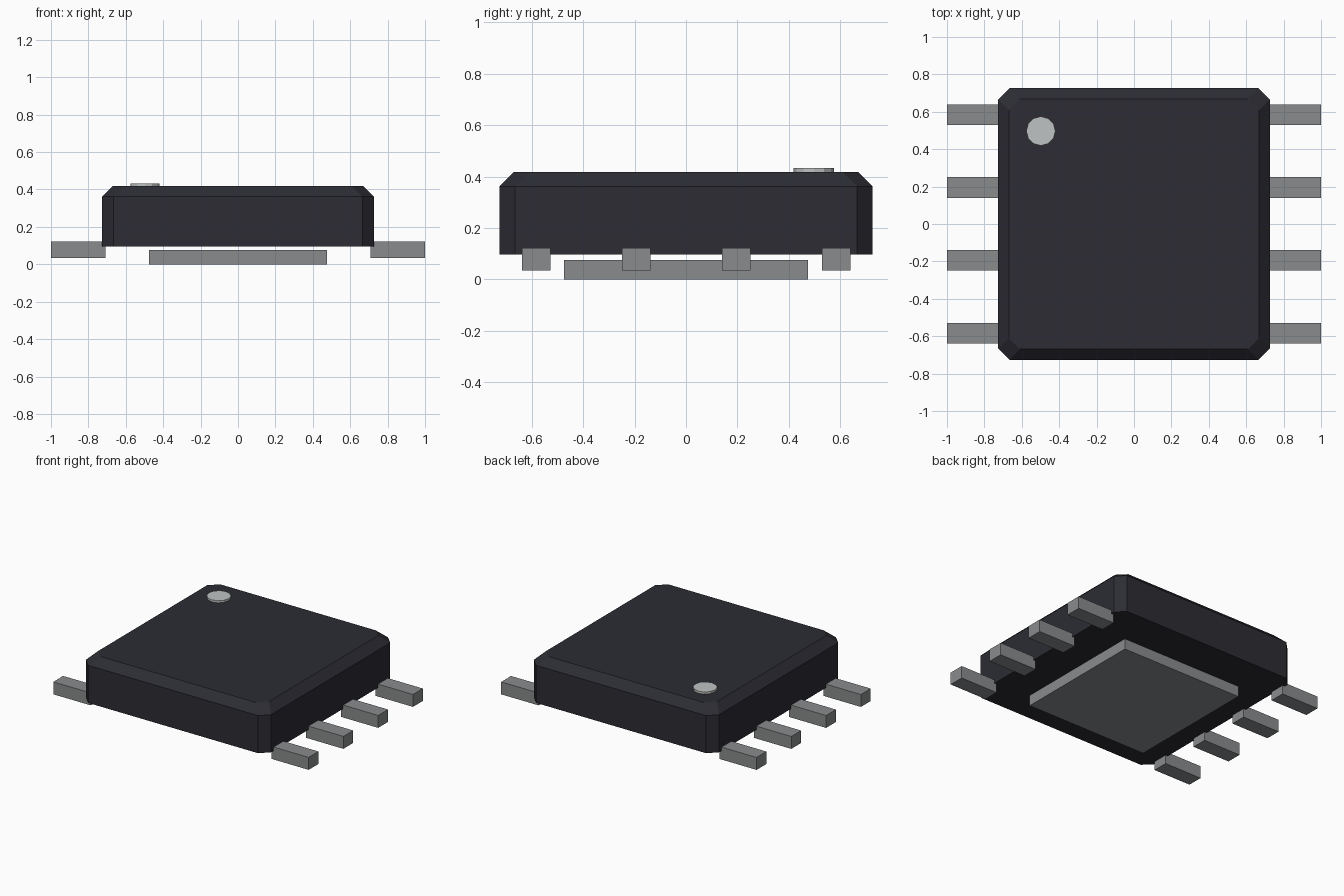
import bpy
import bmesh
from math import cos, sin, tau

if "Cube" in bpy.data.objects:
    bpy.data.objects.remove(bpy.data.objects["Cube"])


def material(name, colour):
    mat = bpy.data.materials.new(name)
    mat.use_nodes = True
    mat.diffuse_color = (*colour, 1)
    shader = next(n for n in mat.node_tree.nodes if n.type == "BSDF_PRINCIPLED")
    shader.inputs["Base Color"].default_value = (*colour, 1)
    return mat


def loft(name, rings, mat):
    """Join matching (outline, height) rings into a closed flat-faced solid."""
    bm = bmesh.new()
    loops = [[bm.verts.new((x, y, z)) for x, y in outline] for outline, z in rings]
    n = len(loops[0])
    for low, high in zip(loops, loops[1:]):
        for i in range(n):
            j = (i + 1) % n
            bm.faces.new((low[i], low[j], high[j], high[i]))
    bm.faces.new(loops[0][::-1])
    bm.faces.new(loops[-1])
    bmesh.ops.recalc_face_normals(bm, faces=bm.faces)
    mesh = bpy.data.meshes.new(name)
    bm.to_mesh(mesh)
    bm.free()
    mesh.materials.append(mat)
    obj = bpy.data.objects.new(name, mesh)
    bpy.context.collection.objects.link(obj)
    return obj


def rectangle(x0, x1, y0, y1):
    return [(x0, y0), (x1, y0), (x1, y1), (x0, y1)]


def cut_square(half, cut):
    a, b = half, half - cut
    return [(b, -a), (a, -b), (a, b), (b, a), (-b, a), (-a, b), (-a, -b), (-b, -a)]


def circle(cx, cy, radius, sides):
    return [(cx + radius * cos(tau * i / sides), cy + radius * sin(tau * i / sides))
            for i in range(sides)]


charcoal = material("charcoal plastic", (0.025, 0.025, 0.034))
metal = material("grey metal", (0.25, 0.26, 0.265))
marking = material("pale grey marking", (0.52, 0.54, 0.54))

# Package body with cut corners and a sloped upper rim
outer = cut_square(0.726, 0.06)
loft("body", [(outer, 0.096), (outer, 0.362), (cut_square(0.669, 0.06), 0.418)], charcoal)

# Heat pad below the body
pad = rectangle(-0.475, 0.475, -0.475, 0.475)
loft("heat_pad", [(pad, 0), (pad, 0.076)], metal)

# Four leads on each side
for side, label in ((1, "left"), (-1, "right")):
    for i in range(4):
        y = -0.583 + i * 0.389
        outline = rectangle(side * 0.708, side, y - 0.055, y + 0.055)
        loft(f"{label}_lead_{i + 1}", [(outline, 0.034), (outline, 0.122)], metal)

# Orientation dot
dot = circle(-0.498, 0.497, 0.078, 12)
loft("orientation_dot", [(dot, 0.417), (dot, 0.433)], marking)
